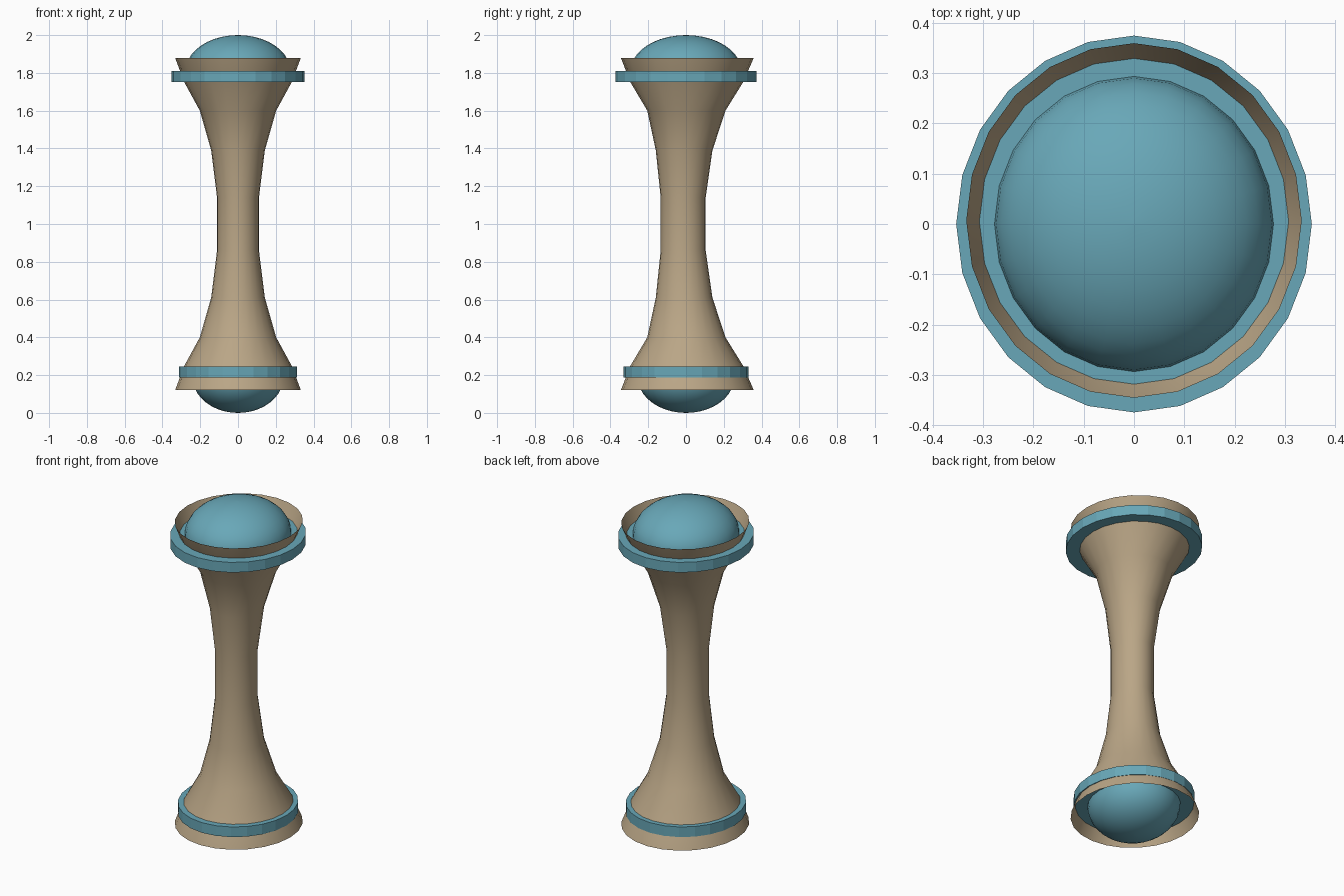
import bpy, bmesh, math

if "Cube" in bpy.data.objects:
    bpy.data.objects.remove(bpy.data.objects["Cube"])

SIDES = 24


def material(name, color):
    m = bpy.data.materials.new(name)
    m.diffuse_color = (*color, 1)
    m.use_nodes = True
    m.node_tree.nodes["Principled BSDF"].inputs["Base Color"].default_value = m.diffuse_color
    return m


tan = material("tan", (0.49, 0.38, 0.24))
teal = material("teal", (0.14, 0.39, 0.48))


def loft(name, rings, mat, angle, cap_start=False, cap_end=False):
    """Skin elliptical rings given as (z, x radius, y radius, y centre)."""
    bm = bmesh.new()
    loops = []
    for z, rx, ry, cy in rings:
        loops.append([bm.verts.new((rx * math.cos(a), cy + ry * math.sin(a), z))
                      for a in (2 * math.pi * i / SIDES for i in range(SIDES))])
    for lo, hi in zip(loops, loops[1:]):
        for i in range(SIDES):
            j = (i + 1) % SIDES
            bm.faces.new((lo[i], lo[j], hi[j], hi[i]))
    if cap_start:
        bm.faces.new(loops[0][::-1])
    if cap_end:
        bm.faces.new(loops[-1])
    mesh = bpy.data.meshes.new(name)
    bm.to_mesh(mesh)
    bm.free()
    obj = bpy.data.objects.new(name, mesh)
    bpy.context.collection.objects.link(obj)
    mesh.materials.append(mat)
    bpy.ops.object.select_all(action='DESELECT')
    obj.select_set(True)
    bpy.context.view_layer.objects.active = obj
    bpy.ops.object.shade_smooth_by_angle(angle=math.radians(angle))
    return obj


# Waisted open-ended body, mirrored about z = 1
half = [(0.12, 0.333, 0.352, 0.007), (0.25, 0.284, 0.298, 0.004),
        (0.40, 0.202, 0.207, 0.002), (0.61, 0.142, 0.150, -0.010),
        (0.86, 0.111, 0.119, -0.015)]
body = half + [(2 - z, rx, ry, cy) for z, rx, ry, cy in reversed(half)]
loft("body", body, tan, 40)

# Flat discs that pass through the body near each end
loft("top_disc", [(z, 0.353, 0.374, 0) for z in (1.752, 1.811)], teal, 15 - 1, True, True)
loft("bottom_disc", [(z, 0.313, 0.331, 0) for z in (0.187, 0.246)], teal, 15 - 1, True, True)


def dome(name, rx, ry, base, tip):
    steps = 10
    rings = []
    for i in range(steps):
        a = math.pi / 2 * i / steps
        rings.append((base + (tip - base) * math.sin(a), rx * math.cos(a), ry * math.cos(a), 0))
    # near-closed pole
    rings.append((tip, 0.002, 0.002, 0))
    if tip < base:
        rings.reverse()
    return loft(name, rings, teal, 40, True, True)


# Rounded domes seated on the discs
dome("top_dome", 0.277, 0.293, 1.811, 2.0)
dome("bottom_dome", 0.240, 0.255, 0.187, 0.0)
